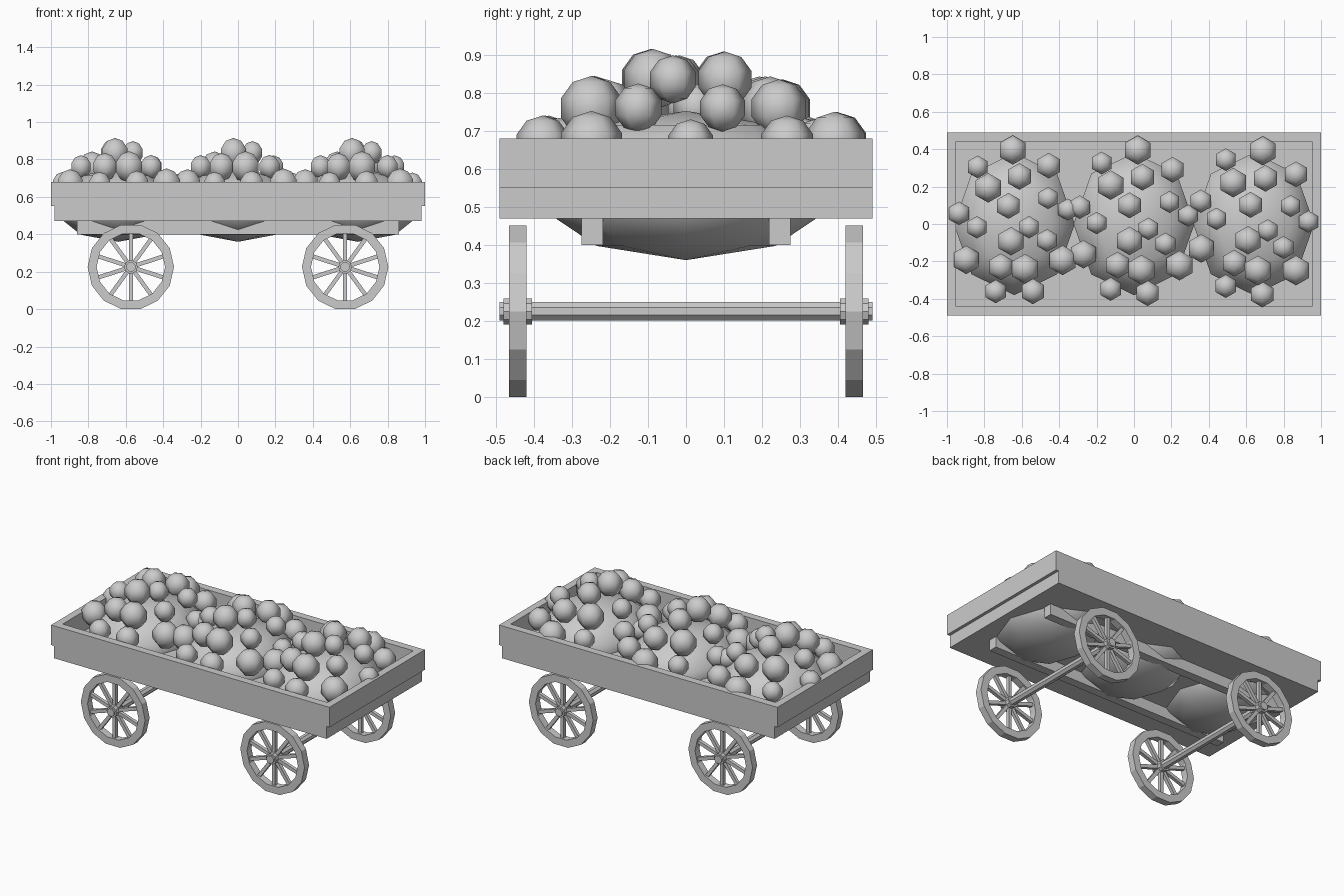
import bpy, bmesh, math
from math import sin, cos, pi
from mathutils import Matrix

if "Cube" in bpy.data.objects:
    bpy.data.objects.remove(bpy.data.objects["Cube"])


def finish(bm, name, smooth=False):
    bmesh.ops.recalc_face_normals(bm, faces=bm.faces)
    for f in bm.faces:
        f.smooth = smooth
    me = bpy.data.meshes.new(name)
    bm.to_mesh(me)
    bm.free()
    ob = bpy.data.objects.new(name, me)
    bpy.context.collection.objects.link(ob)
    return ob


def add_box(bm, x0, x1, y0, y1, z0, z1, rot=None):
    m = Matrix.Translation(((x0 + x1) / 2, (y0 + y1) / 2, (z0 + z1) / 2))
    m = m @ Matrix.Diagonal((x1 - x0, y1 - y0, z1 - z0, 1))
    bmesh.ops.create_cube(bm, size=1, matrix=(rot @ m) if rot else m)


def box(name, *dims):
    bm = bmesh.new()
    add_box(bm, *dims)
    return finish(bm, name)


def add_cyl(bm, r, length, sides, center):
    m = Matrix.Translation(center) @ Matrix.Rotation(pi / 2, 4, 'X') @ Matrix.Rotation(pi / sides, 4, 'Z')
    bmesh.ops.create_cone(bm, cap_ends=True, segments=sides, radius1=r, radius2=r, depth=length, matrix=m)


# Cart bed: floor slab, four side boards, two rails underneath
box("bed_floor", -0.98, 0.98, -0.49, 0.49, 0.47, 0.55)
for s, tag in ((-1, "front"), (1, "back")):
    box(tag + "_board", -0.952, 0.952, *sorted((s * 0.44, s * 0.49)), 0.55, 0.68)
    box(tag + "_rail", -0.86, 0.86, *sorted((s * 0.218, s * 0.275)), 0.40, 0.47)
for s, tag in ((-1, "left"), (1, "right")):
    box(tag + "_board", *sorted((s * 0.952, s * 1.0)), -0.49, 0.49, 0.55, 0.68)

# Wheels: 14-sided rim, ten spokes, hub; one axle per pair
R, R_IN, WZ = 0.231, 0.183, 0.2255
for wx, end in ((-0.573, "left"), (0.573, "right")):
    bm = bmesh.new()
    add_cyl(bm, 0.026, 0.98, 8, (wx, 0, WZ))
    finish(bm, end + "_axle")
    for s, side in ((-1, "front"), (1, "back")):
        wy = s * 0.442
        bm = bmesh.new()
        rings = []
        for i in range(14):
            a = 2 * pi * i / 14
            rings.append([bm.verts.new((wx + r * cos(a), wy + d, WZ + r * sin(a)))
                          for r, d in ((R, -0.023), (R, 0.023), (R_IN, 0.023), (R_IN, -0.023))])
        for i in range(14):
            p, q = rings[i], rings[(i + 1) % 14]
            for j in range(4):
                k = (j + 1) % 4
                bm.faces.new((p[j], p[k], q[k], q[j]))
        for i in range(10):
            rot = Matrix.Translation((wx, wy, WZ)) @ Matrix.Rotation(2 * pi * i / 10, 4, 'Y')
            add_box(bm, -0.011, 0.011, -0.011, 0.011, 0.02, R_IN + 0.005, rot)
        add_cyl(bm, 0.036, 0.074, 10, (wx, wy, WZ))
        finish(bm, end + "_" + side + "_wheel")

# Load: three low mounds, each covered by three tiers of round fruit (x, y, radius)
TIERS = (
    (0.668, ((0.02, 0.395, 0.082), (0.29, 0.045, 0.062), (0.243, -0.222, 0.084),
             (0.073, -0.37, 0.072), (-0.125, -0.348, 0.066), (-0.27, -0.162, 0.08),
             (-0.29, 0.09, 0.066), (-0.173, 0.326, 0.064), (0.206, 0.29, 0.072))),
    (0.76, ((0.045, 0.25, 0.075), (0.19, 0.118, 0.062), (0.168, -0.107, 0.064),
            (0.04, -0.245, 0.084), (-0.088, -0.22, 0.075), (-0.2, 0.005, 0.063),
            (-0.125, 0.208, 0.083))),
    (0.835, ((-0.024, 0.10, 0.073), (0.077, -0.026, 0.063), (-0.024, -0.09, 0.08))),
)
ASPECT = 0.8
for n in (-1, 0, 1):
    cx, tag = n * 0.64, ("left", "middle", "right")[n + 1]
    bm = bmesh.new()
    bmesh.ops.create_uvsphere(bm, u_segments=8, v_segments=5, radius=1,
                              matrix=Matrix.Translation((cx, 0, 0.556)) @ Matrix.Diagonal((0.34, 0.40, 0.196, 1)))
    finish(bm, tag + "_mound", True)
    c, s = cos(0.09 * n), sin(0.09 * n)
    bm = bmesh.new()
    for z, balls in TIERS:
        for x, y, r in balls:
            px = cx + c * x + s * y * ASPECT
            py = c * y - s * x / ASPECT
            bmesh.ops.create_uvsphere(bm, u_segments=6, v_segments=5, radius=r,
                                      matrix=Matrix.Translation((px, py, z)))
    finish(bm, tag + "_fruit", True)
